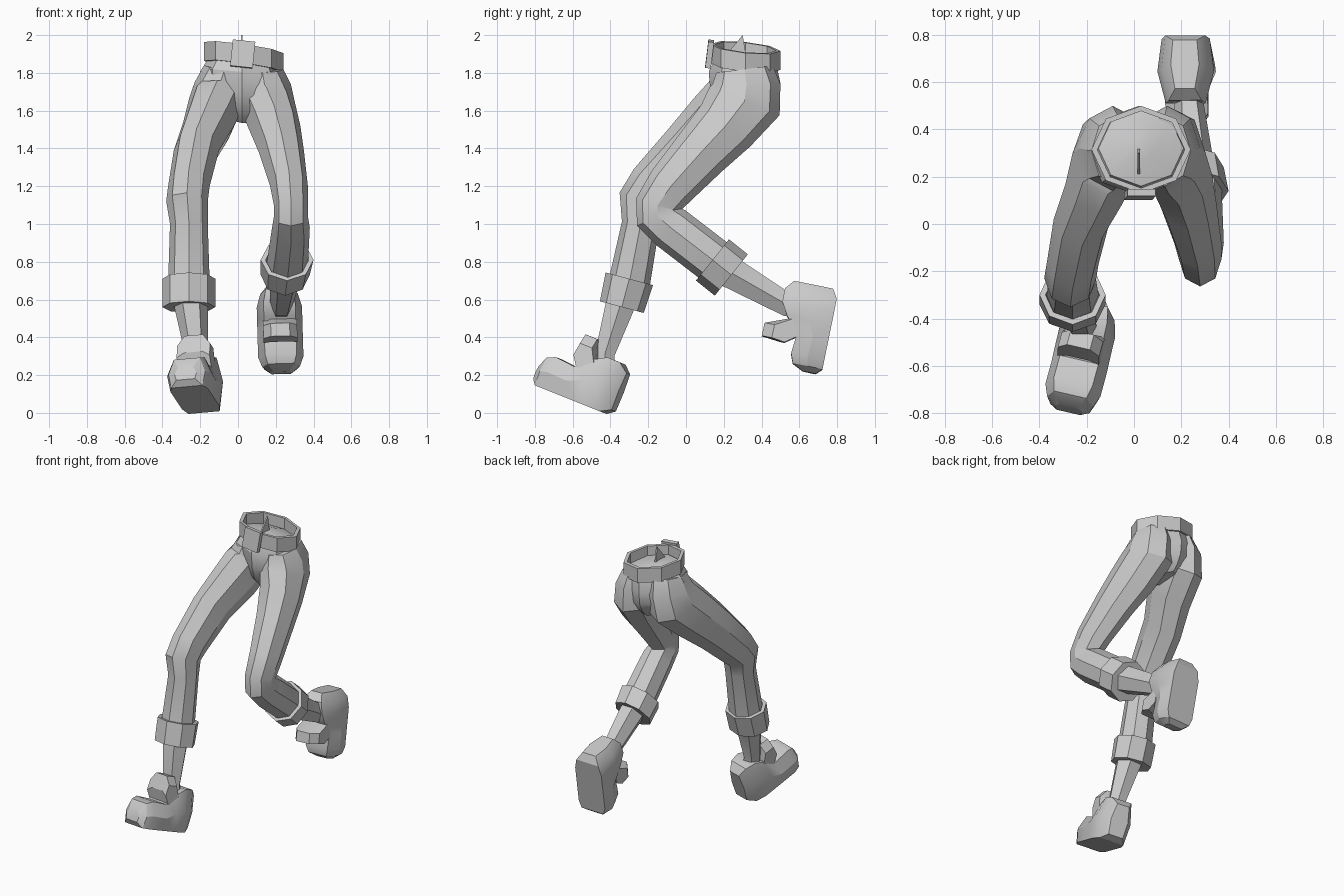
import bpy, bmesh, math
from mathutils import Vector, Matrix

if "Cube" in bpy.data.objects:
    bpy.data.objects.remove(bpy.data.objects["Cube"])

grey = bpy.data.materials.new("plain grey")
grey.use_nodes = True
grey.diffuse_color = (.6, .6, .6, 1)
grey.node_tree.nodes["Principled BSDF"].inputs["Base Color"].default_value = grey.diffuse_color


def finish(name, bm):
    """Turn a bmesh into a grey object with smooth curves and sharp edges."""
    bmesh.ops.recalc_face_normals(bm, faces=bm.faces)
    mesh = bpy.data.meshes.new(name)
    bm.to_mesh(mesh)
    bm.free()
    obj = bpy.data.objects.new(name, mesh)
    bpy.context.collection.objects.link(obj)
    mesh.materials.append(grey)
    bpy.ops.object.select_all(action='DESELECT')
    obj.select_set(True)
    bpy.context.view_layer.objects.active = obj
    bpy.ops.object.shade_smooth_by_angle(angle=math.radians(30))


def loft(name, rings, closed=False):
    """Skin a row of rings, either capped or joined end to end."""
    bm = bmesh.new()
    rows = [[bm.verts.new(point) for point in points] for points in rings]
    pairs = list(zip(rows, rows[1:]))
    if closed:
        pairs.append((rows[-1], rows[0]))
    else:
        bm.faces.new(rows[0])
        bm.faces.new(rows[-1])
    for upper, lower in pairs:
        for i in range(len(upper)):
            j = (i + 1) % len(upper)
            bm.faces.new((upper[i], upper[j], lower[j], lower[i]))
    finish(name, bm)


def rings_along(path, sides=8):
    """Oval rings square to a path of (x, y, z, half width, half depth)."""
    centres = [Vector(row[:3]) for row in path]
    rings = []
    for i, (centre, row) in enumerate(zip(centres, path)):
        before = centres[max(i - 1, 0)]
        after = centres[min(i + 1, len(path) - 1)]
        # average the directions on both sides so that bends are mitred
        along = (centre - before).normalized() + (after - centre).normalized()
        depth = Vector((0, -along.z, along.y)).normalized() * row[4]
        width = Vector((row[3], 0, 0))
        angles = [math.tau * k / sides for k in range(sides)]
        rings.append([centre + width * math.cos(a) + depth * math.sin(a) for a in angles])
    return rings


def slanted(rings):
    """Drop the waist a little towards the left hip and the back."""
    return [[p - Vector((0, 0, .14 * p.x + .1 * (p.y - .3))) for p in points] for points in rings]


def band(name, rings, top_hole, bottom_hole):
    """Hollow band from a top and a bottom ring; holes are a share of the ring."""
    top, bottom = rings

    def shrunk(points, share):
        centre = sum(points, Vector()) / len(points)
        return [centre.lerp(p, share) for p in points]
    loft(name, [shrunk(top, top_hole), top, bottom, shrunk(bottom, bottom_hole)], closed=True)


def foot(side, origin, forward, up, tongue_shift):
    """Shoe and tongue in a local frame: forward, across, up."""
    f = Vector(forward).normalized()
    u = Vector(up)
    u = (u - f * u.dot(f)).normalized()
    s = u.cross(f)

    def place(along, across, height):
        return Vector(origin) + f * along + s * across + u * height

    # distance from heel, half width, height of the top
    sections = [(.01, .06, .24), (.06, .1, .28), (.13, .12, .28), (.2, .12, .24),
                (.28, .12, .17), (.39, .12, .18), (.44, .1, .16), (.47, .06, .1)]
    rows = []
    for along, wide, top in sections:
        sole = .03 if wide < .1 else 0
        half = [(wide * .85, sole), (wide, (sole + top) / 2), (wide * .7, top)]
        outline = half + [(-across, height) for across, height in reversed(half)]
        rows.append([place(along, across, height) for across, height in outline])
    loft(side + "_shoe", rows)

    # flared tongue in front of the ankle, with bevelled sides
    root = .17
    profile = [(.19, root), (.3, root), (.34, .25), (.33, .35), (.26, .35)]
    loft(side + "_shoe_tongue",
         [[place(along + tongue_shift, across, root + (height - root) * share)
           for along, height in profile]
          for across, share in ((-.09, .7), (-.05, 1), (.05, 1), (.09, .7))])


# Trouser hips with a sunken, slightly domed top
loft("hips", slanted(rings_along([
    (.03, .32, 1.9, .05, .05), (.03, .32, 1.87, .18, .16), (.02, .31, 1.78, .22, .19),
    (.02, .31, 1.68, .21, .18), (.02, .31, 1.6, .12, .15), (.02, .32, 1.55, .05, .1)])))

# Belt, buckle and the small peak inside the waist
band("belt", slanted(rings_along([(.03, .315, 1.94, .21, .185), (.03, .315, 1.84, .21, .185)])),
     .88, .88)
bm = bmesh.new()
bmesh.ops.create_cube(bm, size=1, matrix=Matrix.Translation((.025, .125, 1.9))
                      @ Matrix.Rotation(math.radians(6), 4, 'Y')
                      @ Matrix.Rotation(math.radians(-7), 4, 'X')
                      @ Matrix.Diagonal((.12, .03, .14, 1)))
finish("buckle", bm)
loft("waist_peak", [[Vector((x, y, z)) for y, z in ((.2, 1.88), (.3, 2), (.32, 1.88))]
                    for x in (.015, .025)])

# Trouser legs, from hip to inside the cuff
loft("right_trouser_leg", rings_along([
    (-.07, .31, 1.84, .11, .15), (-.09, .32, 1.75, .14, .18), (-.11, .3, 1.66, .15, .2),
    (-.15, .17, 1.54, .14, .18), (-.22, .02, 1.39, .12, .16), (-.26, -.17, 1.2, .11, .14),
    (-.27, -.23, 1.12, .11, .13), (-.26, -.24, 1, .1, .1), (-.26, -.3, .69, .11, .11)]))
loft("left_trouser_leg", rings_along([
    (.13, .31, 1.82, .11, .15), (.14, .32, 1.74, .14, .18), (.15, .31, 1.65, .15, .2),
    (.19, .21, 1.52, .14, .17), (.23, .08, 1.38, .12, .15), (.27, -.08, 1.2, .1, .13),
    (.28, -.15, 1.1, .09, .12), (.28, -.15, 1.04, .09, .12), (.28, -.08, .98, .1, .12),
    (.26, .18, .78, .11, .12)]))

# Rolled cuffs
band("right_cuff", rings_along([(-.26, -.3, .71, .14, .13), (-.26, -.34, .56, .14, .12)]), .82, .5)
band("left_cuff", rings_along([(.26, .14, .81, .14, .14), (.25, .24, .73, .13, .14)]), .82, .5)

# Bare lower legs, running down into the shoes
loft("right_ankle", rings_along([
    (-.26, -.32, .66, .1, .1), (-.22, -.43, .31, .06, .06), (-.21, -.43, .22, .06, .06)], 6))
loft("left_ankle", rings_along([
    (.26, .19, .77, .09, .1), (.23, .54, .57, .06, .07), (.23, .62, .55, .06, .06)], 6))

# Shoes: the right one steps on its heel, the left one is lifted behind
foot("right", (-.165, -.385, -.02), (-.24, -.9, .36), (0, .36, .93), -.035)
foot("left", (.215, .81, .66), (.03, -.2, -.98), (0, -.98, .2), 0)
